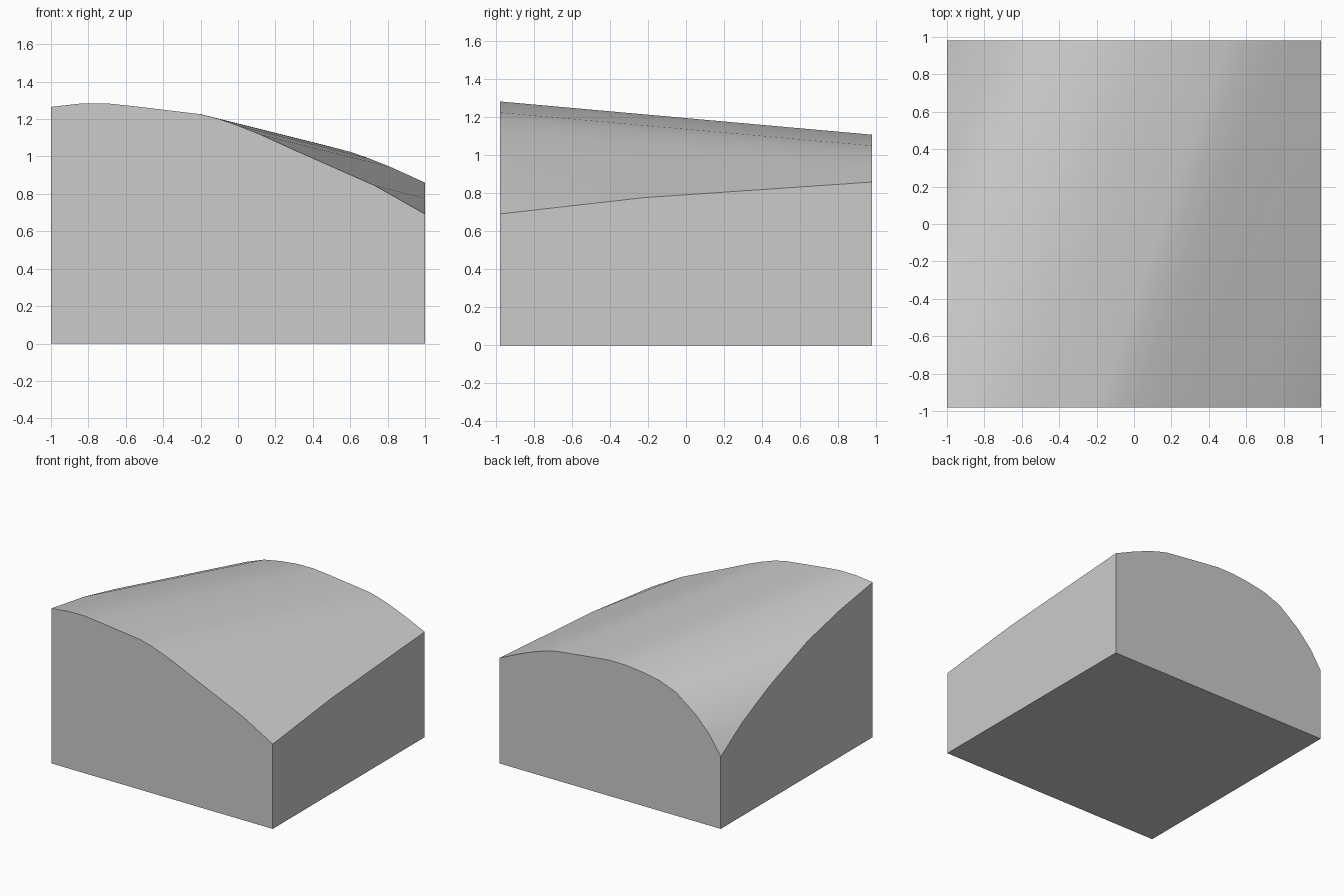
import bpy
import bmesh
from mathutils import Vector

cube = bpy.data.objects.get("Cube")
if cube:
    bpy.data.objects.remove(cube, do_unlink=True)

HALF_X, HALF_Y = 1.0, 0.98
SWEEP = Vector((0.7, 2 * HALF_Y, -0.175))  # the ridge runs obliquely and sinks to the back

# Ridge cross-section (x, z), extended beyond the block so it can be trimmed
ridge = [(-1.76, 0.65), (-1.7, 0.765), (-1.6, 0.915), (-1.48, 1.042), (-1.3, 1.18),
         (-1.15, 1.237), (-1.0, 1.265), (-0.85, 1.282), (-0.7, 1.284), (-0.55, 1.268),
         (-0.2, 1.226), (-0.1, 1.2), (0.0, 1.165), (0.12, 1.117), (0.3, 1.035),
         (0.73, 0.845), (1.0, 0.692), (1.1, 0.63)]
outline = ridge + [(ridge[-1][0], -0.5), (ridge[0][0], -0.5)]

# Sweep the cross-section from front to back
bm = bmesh.new()
front = bm.faces.new([bm.verts.new((x, -HALF_Y, z)) for x, z in outline])
swept = bmesh.ops.extrude_face_region(bm, geom=[front], use_keep_orig=True)
moved = [g for g in swept["geom"] if isinstance(g, bmesh.types.BMVert)]
bmesh.ops.translate(bm, verts=moved, vec=SWEEP)

# Trim to the square footprint and a level underside
for point, normal in [((HALF_X, 0, 0), (1, 0, 0)),
                      ((-HALF_X, 0, 0), (-1, 0, 0)),
                      ((0, 0, 0), (0, 0, -1))]:
    cut = bmesh.ops.bisect_plane(bm, geom=bm.verts[:] + bm.edges[:] + bm.faces[:],
                                 plane_co=point, plane_no=normal, clear_outer=True)
    rim = [g for g in cut["geom_cut"] if isinstance(g, bmesh.types.BMEdge)]
    bmesh.ops.contextual_create(bm, geom=rim)
bmesh.ops.recalc_face_normals(bm, faces=bm.faces[:])

mesh = bpy.data.meshes.new("terrain_block")
bm.to_mesh(mesh)
bm.free()
block = bpy.data.objects.new("terrain_block", mesh)
bpy.context.collection.objects.link(block)

# Plain grey material
grey = bpy.data.materials.new("plain_grey")
grey.use_nodes = True
grey.diffuse_color = (0.6, 0.6, 0.6, 1)
grey.node_tree.nodes["Principled BSDF"].inputs["Base Color"].default_value = (0.6, 0.6, 0.6, 1)
mesh.materials.append(grey)

# Smooth ridge, crisp block edges
bpy.ops.object.select_all(action="DESELECT")
block.select_set(True)
bpy.context.view_layer.objects.active = block
bpy.ops.object.shade_smooth_by_angle(angle=0.42)
